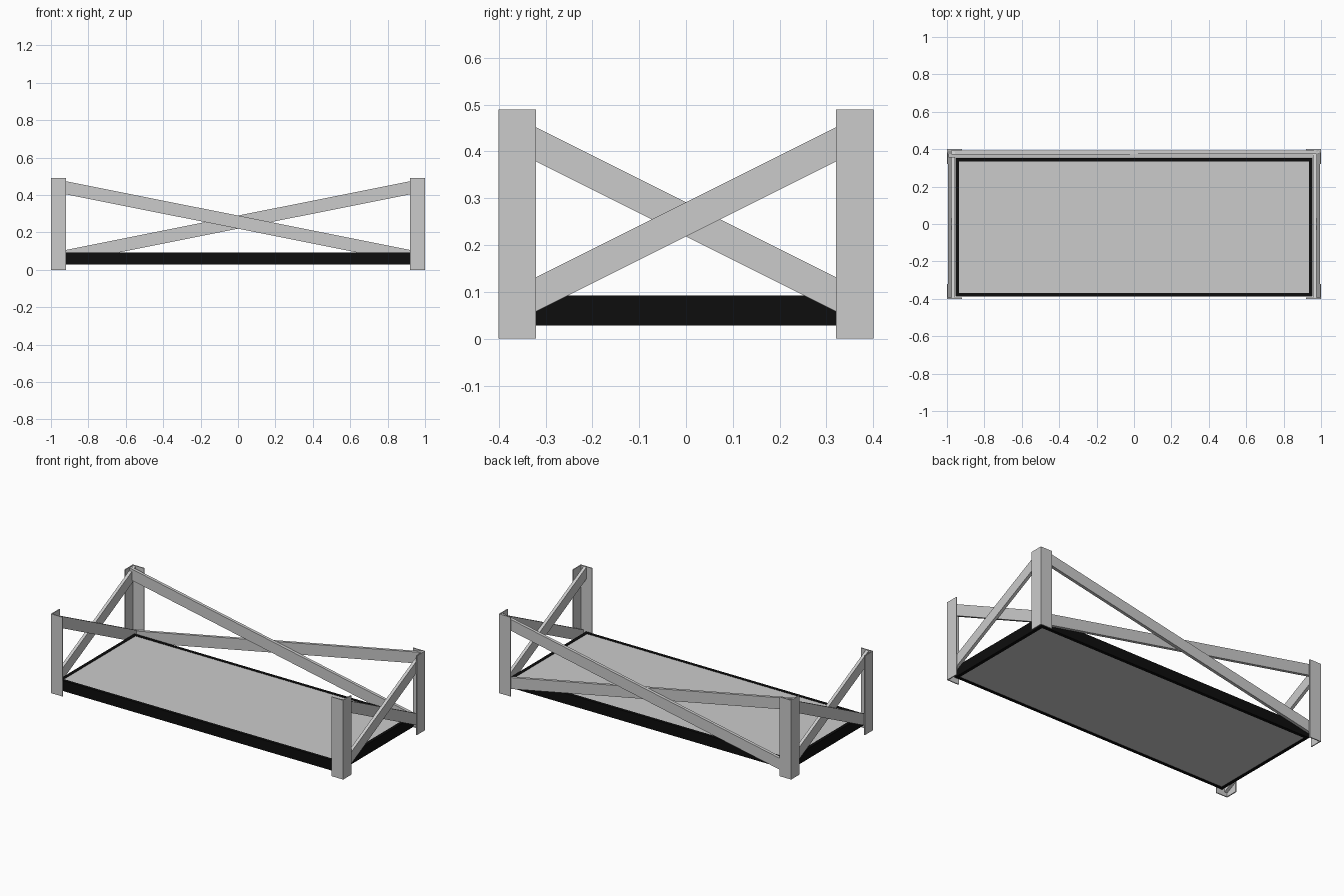
import bpy, bmesh
from mathutils import Vector

if "Cube" in bpy.data.objects:
    bpy.data.objects.remove(bpy.data.objects["Cube"])

T = 0.006          # post wall thickness
H = 0.49           # post height
ZC = 0.255         # brace crossing height


def prism(name, profile, extrude, mat=None):
    """Extrude a planar list of points along a vector."""
    bm = bmesh.new()
    f = bm.faces.new([bm.verts.new(p) for p in profile])
    new = bmesh.ops.extrude_face_region(bm, geom=[f])["geom"]
    bmesh.ops.translate(bm, vec=Vector(extrude),
                        verts=[g for g in new if isinstance(g, bmesh.types.BMVert)])
    bmesh.ops.recalc_face_normals(bm, faces=bm.faces)
    me = bpy.data.meshes.new(name)
    bm.to_mesh(me)
    bm.free()
    ob = bpy.data.objects.new(name, me)
    bpy.context.collection.objects.link(ob)
    if mat:
        me.materials.append(mat)
    return ob


def box(name, lo, hi, mat=None):
    (x0, y0, z0), (x1, y1, z1) = lo, hi
    return prism(name, [(x0, y0, z0), (x1, y0, z0), (x1, y1, z0), (x0, y1, z0)],
                 (0, 0, z1 - z0), mat)


def brace_profile(half, rise, thick):
    """Slanted bar outline as (along, z), with upright ends."""
    return [(-half, ZC - rise - thick / 2), (half, ZC + rise - thick / 2),
            (half, ZC + rise + thick / 2), (-half, ZC - rise + thick / 2)]


black = bpy.data.materials.new("black")
black.diffuse_color = (0.004, 0.004, 0.004, 1)
black.use_nodes = True
black.node_tree.nodes["Principled BSDF"].inputs["Base Color"].default_value = black.diffuse_color

# Corner posts: angle iron with the corner facing outwards
for sx, xn in ((-1, "left"), (1, "right")):
    for sy, yn in ((-1, "front"), (1, "back")):
        L = [(1, 0.4), (0.92, 0.4), (0.92, 0.4 - T), (1 - T, 0.4 - T), (1 - T, 0.32), (1, 0.32)]
        prism(f"{yn}_{xn}_post", [(sx * x, sy * y, 0) for x, y in L], (0, 0, H))

# Back cross braces, the one falling to the right lies inside
W = 0.019
for name, s, y in (("back_brace_outer", 1, 0.394 - W), ("back_brace_inner", -1, 0.394 - 2 * W)):
    prism(name, [(a, y, z) for a, z in brace_profile(0.992, s * 0.198, 0.07)], (0, W, 0))

# Side cross braces, the one rising to the back lies outside
for sx, xn in ((-1, "left"), (1, "right")):
    for layer, s, x in (("outer", 1, 0.994), ("inner", -1, 0.994 - W)):
        prism(f"{xn}_brace_{layer}",
              [(sx * x, a, z) for a, z in brace_profile(0.392, s * 0.196, 0.073)],
              (-sx * W, 0, 0))

# Shelf: black frame around a grey board
X, Y0, Y1, Z0, Z1, R = 0.955, -0.388, 0.353, 0.028, 0.092, 0.02
box("frame_front", (-X, Y0, Z0), (X, Y0 + R, Z1), black)
box("frame_back", (-X, Y1 - R, Z0), (X, Y1, Z1), black)
for sx, xn in ((-1, "left"), (1, "right")):
    xs = sorted((sx * X, sx * (X - R)))
    box(f"frame_{xn}", (xs[0], Y0 + R, Z0), (xs[1], Y1 - R, Z1), black)
box("shelf_board", (-X + R, Y0 + R, Z0 + 0.002), (X - R, Y1 - R, Z1 - 0.002))
